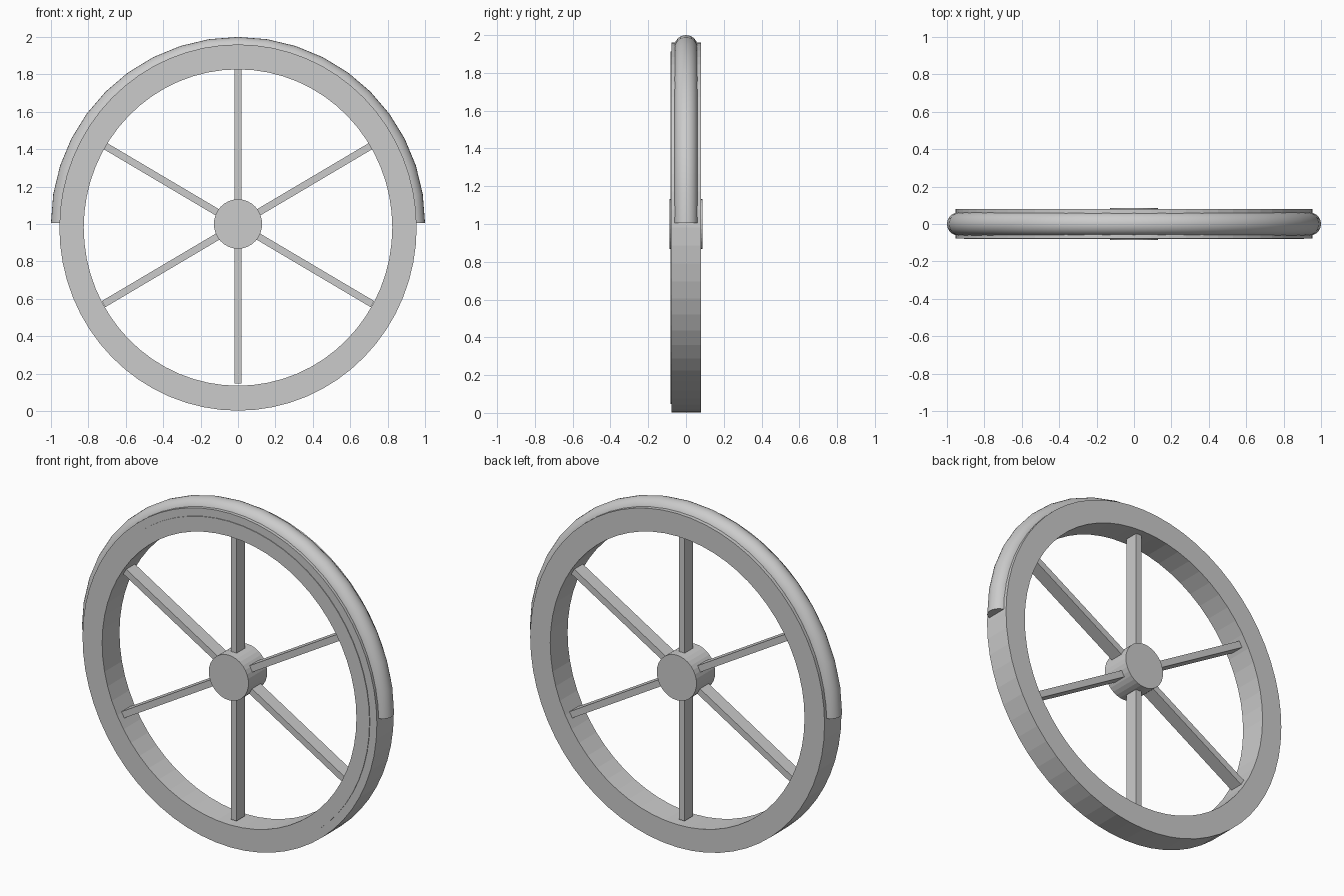
import bpy, bmesh, math
from mathutils import Matrix, Vector

cube = bpy.data.objects.get("Cube")
if cube:
    bpy.data.objects.remove(cube, do_unlink=True)

grey = bpy.data.materials.new("plain grey")
grey.use_nodes = True
GREY = (0.6, 0.6, 0.6, 1)
grey.diffuse_color = GREY
grey.node_tree.nodes["Principled BSDF"].inputs["Base Color"].default_value = GREY

STRETCH = 1.025  # the wheel is slightly taller than wide


def finish(name, bm, height):
    bmesh.ops.recalc_face_normals(bm, faces=bm.faces)
    mesh = bpy.data.meshes.new(name)
    bm.to_mesh(mesh)
    bm.free()
    mesh.materials.append(grey)
    obj = bpy.data.objects.new(name, mesh)
    obj.location.z = height
    bpy.context.collection.objects.link(obj)
    return obj


def sweep(name, profile, steps, height, turn=2 * math.pi, stretch=STRETCH):
    """Turn a closed (radius, y) profile around the axle."""
    bm = bmesh.new()
    closed = turn > 6
    rings = []
    for i in range(steps if closed else steps + 1):
        a = turn * i / steps
        rings.append([bm.verts.new((r * math.cos(a), y, r * math.sin(a) * stretch))
                      for r, y in profile])
    n = len(profile)
    for i in range(steps):
        a, b = rings[i], rings[(i + 1) % len(rings)]
        for j in range(n):
            k = (j + 1) % n
            bm.faces.new((a[j], a[k], b[k], b[j]))
    if not closed:
        bm.faces.new(rings[0])
        bm.faces.new(rings[-1])
    return finish(name, bm, height)


def band(inner, outer, front, back):
    return [(inner, front), (outer, front), (outer, back), (inner, back)]


# Rim and the thin raised ring on its front
sweep("rim", band(0.825, 0.955, -0.077, 0.08), 64, 0.981)
sweep("rim_front_plate", band(0.825, 0.91, -0.081, -0.07), 64, 0.981)

# Half tyre over the upper rim
tube = [(0.938 + 0.062 * math.cos(t), 0.062 * math.sin(t))
        for t in (2 * math.pi * i / 24 for i in range(24))]
tyre = sweep("half_tyre", tube, 20, 1.005, math.pi, 0.995)
bpy.context.view_layer.objects.active = tyre
tyre.select_set(True)
bpy.ops.object.shade_smooth_by_angle(angle=math.radians(30))
tyre.select_set(False)

# Hub
bm = bmesh.new()
bmesh.ops.create_cone(bm, cap_ends=True, segments=32, radius1=0.129, radius2=0.129,
                      depth=0.173, matrix=Matrix.Rotation(math.pi / 2, 4, "X"))
bmesh.ops.scale(bm, vec=Vector((1, 1, STRETCH)), verts=bm.verts)
finish("hub", bm, 1.0)

# Six spokes
for i in range(6):
    bm = bmesh.new()
    place = (Matrix.Diagonal((1, 1, STRETCH, 1)) @ Matrix.Rotation(i * math.pi / 3, 4, "Y")
             @ Matrix.Translation((0, 0, 0.46)) @ Matrix.Diagonal((0.037, 0.08, 0.74, 1)))
    bmesh.ops.create_cube(bm, size=1, matrix=place)
    finish(f"spoke_{i + 1}", bm, 0.997)
